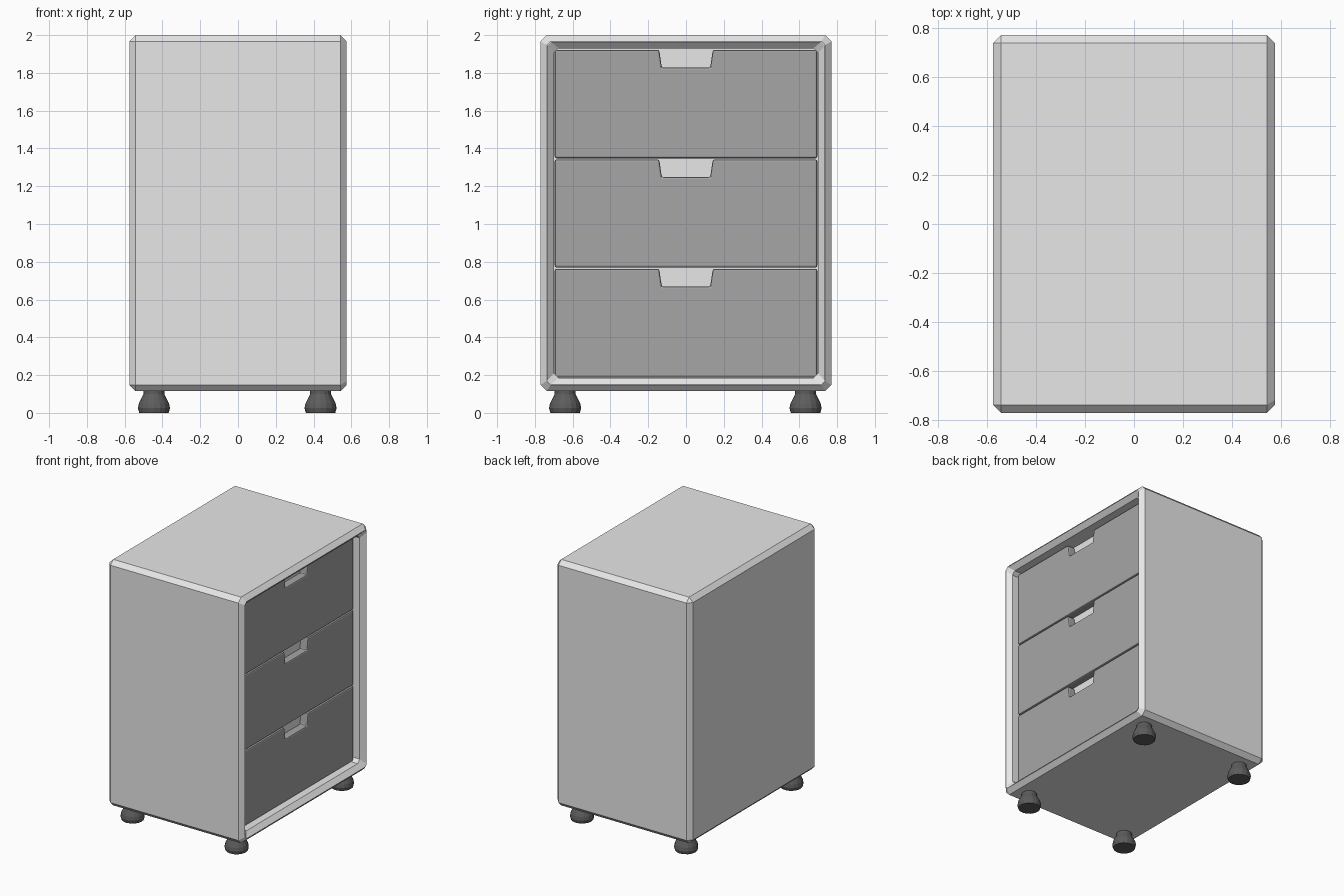
import bpy, bmesh, math
from mathutils import Vector

cube = bpy.data.objects.get("Cube")
if cube:
    bpy.data.objects.remove(cube, do_unlink=True)


def material(name, value):
    mat = bpy.data.materials.new(name)
    mat.use_nodes = True
    colour = (value, value, value, 1)
    mat.diffuse_color = colour
    mat.node_tree.nodes["Principled BSDF"].inputs["Base Color"].default_value = colour
    return mat


LIGHT = material("light grey", 0.8)
MID = material("mid grey", 0.38)
DARK = material("dark grey", 0.11)

HALF_X, HALF_Y, BASE, TOP = 0.575, 0.77, 0.115, 2.0
EDGE = 0.033          # chamfer of the cabinet edges
WALL = 0.07           # cabinet wall thickness
DRAWER_BACK, DRAWER_FRONT = 0.43, 0.495


def finish(bm, name, mat):
    bmesh.ops.remove_doubles(bm, verts=bm.verts, dist=0.0002)
    bmesh.ops.recalc_face_normals(bm, faces=bm.faces)
    mesh = bpy.data.meshes.new(name)
    bm.to_mesh(mesh)
    bm.free()
    mesh.materials.append(mat)
    obj = bpy.data.objects.new(name, mesh)
    bpy.context.collection.objects.link(obj)
    return obj


def loft(rings, name, mat):
    """Skin a list of equal-length point rings and cap both ends."""
    bm = bmesh.new()
    loops = [[bm.verts.new(p) for p in ring] for ring in rings]
    for a, b in zip(loops, loops[1:]):
        for i in range(len(a)):
            j = (i + 1) % len(a)
            bm.faces.new((a[i], a[j], b[j], b[i]))
    bm.faces.new(loops[0])
    bm.faces.new(loops[-1])
    return finish(bm, name, mat)


def cabinet_ring(x, inset, cut):
    """Rectangle across the cabinet with its corners cut off."""
    y, lo, hi = HALF_Y - inset, BASE + inset, TOP - inset
    return [Vector((x, a, b)) for a, b in (
        (-y + cut, lo), (y - cut, lo), (y, lo + cut), (y, hi - cut),
        (y - cut, hi), (-y + cut, hi), (-y, hi - cut), (-y, lo + cut))]


# Cabinet shell, chamfered outside, with the drawer opening on one side
loft([cabinet_ring(x, inset, cut) for x, inset, cut in (
    (-HALF_X, EDGE, 0),
    (EDGE - HALF_X, 0, EDGE),
    (HALF_X - EDGE, 0, EDGE),
    (HALF_X, EDGE, 0.02),
    (HALF_X, EDGE + 0.003, 0.02),
    (HALF_X - EDGE, WALL, 0.025),
    (DRAWER_BACK, WALL, 0.025))], "cabinet_shell", LIGHT)


def drawer(name, lo, hi):
    """Slab with a tapered finger notch in its top edge."""
    y, drop = 0.695, 0.094
    outline = ((-y, lo), (y, lo), (y, hi), (0.142, hi), (0.128, hi - drop),
               (-0.128, hi - drop), (-0.142, hi), (-y, hi))
    obj = loft([[Vector((x, a, b)) for a, b in outline]
                for x in (DRAWER_BACK, DRAWER_FRONT)], name, MID)
    bevel = obj.modifiers.new("soft_edges", "BEVEL")
    bevel.width = 0.01
    bevel.segments = 2
    bevel.limit_method = "ANGLE"


# Three drawer fronts
for name, lo, hi in (("bottom_drawer", 0.188, 0.763),
                     ("middle_drawer", 0.770, 1.342),
                     ("top_drawer", 1.348, 1.922)):
    drawer(name, lo, hi)

# Tapered feet at the four corners
SIDES = 16
for end, y in (("front", -0.64), ("back", 0.633)):
    for side, x in (("right", -0.445), ("left", 0.437)):
        loft([[Vector((x + r * math.cos(math.tau * i / SIDES),
                       y + r * math.sin(math.tau * i / SIDES), z))
               for i in range(SIDES)]
              for r, z in ((0.078, 0), (0.085, 0.025), (0.08, 0.05),
                           (0.055, 0.1), (0.055, 0.12))],
             f"{end}_{side}_foot", DARK)
